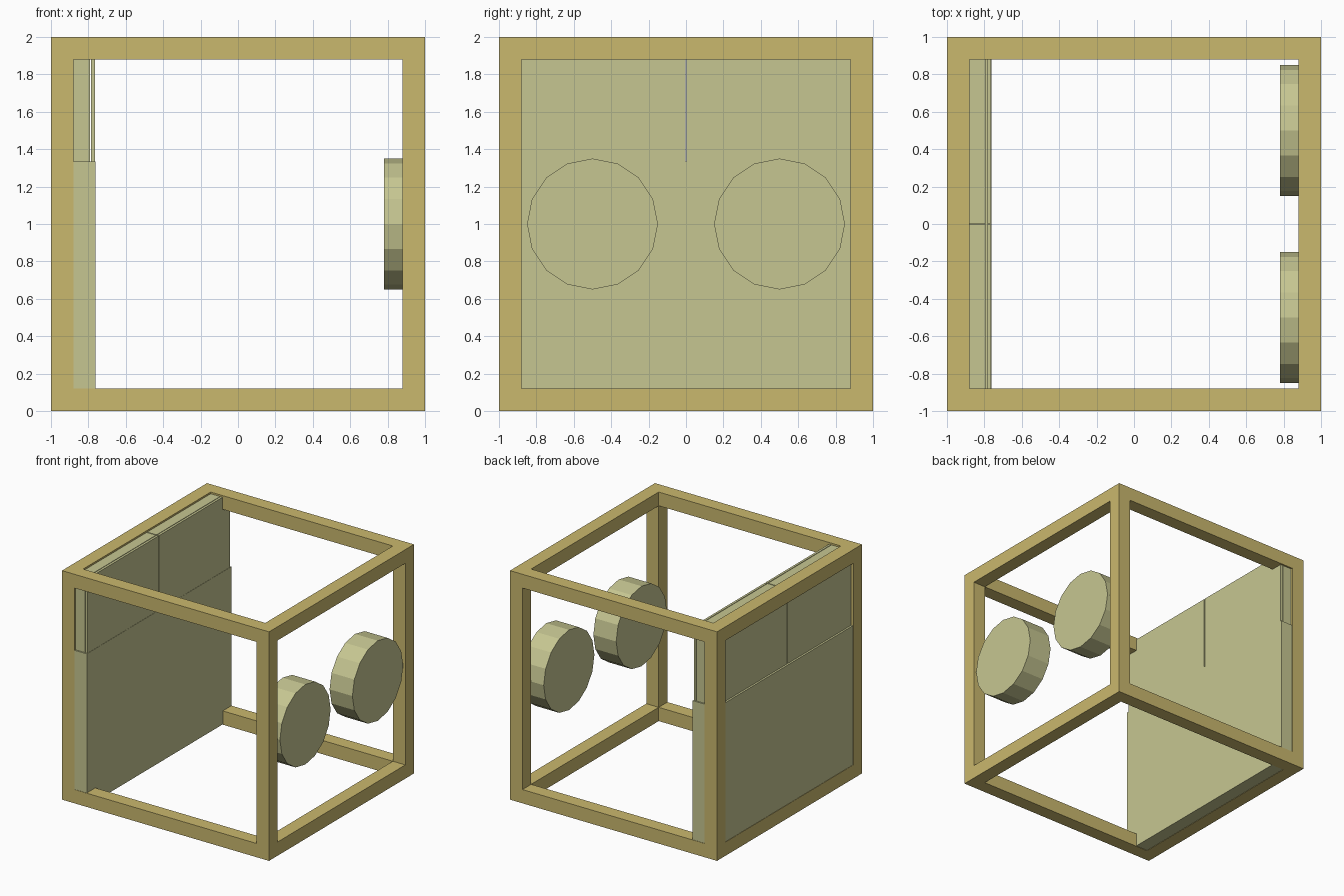
import bpy
import math

if "Cube" in bpy.data.objects:
    bpy.data.objects.remove(bpy.data.objects["Cube"])


def material(name, rgb):
    m = bpy.data.materials.new(name)
    m.diffuse_color = (*rgb, 1.0)
    m.use_nodes = True
    m.node_tree.nodes["Principled BSDF"].inputs["Base Color"].default_value = m.diffuse_color
    return m


wood = material("ochre frame", (0.59, 0.48, 0.155))
pale = material("pale olive", (0.565, 0.565, 0.285))


def box(name, lo, hi, mat):
    """Axis-aligned box between two corners."""
    centre = [(a + b) / 2 for a, b in zip(lo, hi)]
    bpy.ops.mesh.primitive_cube_add(size=1, location=centre)
    ob = bpy.context.object
    ob.name = name
    ob.scale = [b - a for a, b in zip(lo, hi)]
    bpy.ops.object.transform_apply(location=False, rotation=False, scale=True)
    ob.data.materials.append(mat)
    return ob


T = 0.12  # beam thickness

# Open cube frame: posts and rails
for a in (-1, 1):
    xa = sorted((a, a * (1 - T)))
    for b in (-1, 1):
        yb = sorted((b, b * (1 - T)))
        zb = (0, T) if b < 0 else (2 - T, 2)
        box("corner_post", (xa[0], yb[0], 0), (xa[1], yb[1], 2), wood)
        box("side_rail", (xa[0], -1 + T, zb[0]), (xa[1], 1 - T, zb[1]), wood)
        box("cross_rail", (-1 + T, xa[0], zb[0]), (1 - T, xa[1], zb[1]), wood)

# Lower wall panel, just inside the outer faces of the frame
E = 0.997
STEP = 1.335
box("lower_panel", (-E, -E, 0.003), (-0.763, E, STEP), pale)

# Upper wall: two slightly recessed halves with a thin door in front of each
for s in (-1, 1):
    y = sorted((s * 0.004, s * 0.985))
    box("upper_panel", (-0.98, y[0], STEP), (-0.79, y[1], 1.985), pale)
    box("upper_door", (-0.785, y[0], STEP), (-0.765, y[1], 1.985), pale)

# Two faceted discs on the opposite side
for y in (-0.5, 0.5):
    bpy.ops.mesh.primitive_cylinder_add(vertices=16, radius=0.35, depth=0.22,
                                        location=(0.89, y, 1.0),
                                        rotation=(0, math.pi / 2, 0))
    disc = bpy.context.object
    disc.name = "round_disc"
    disc.data.materials.append(pale)
